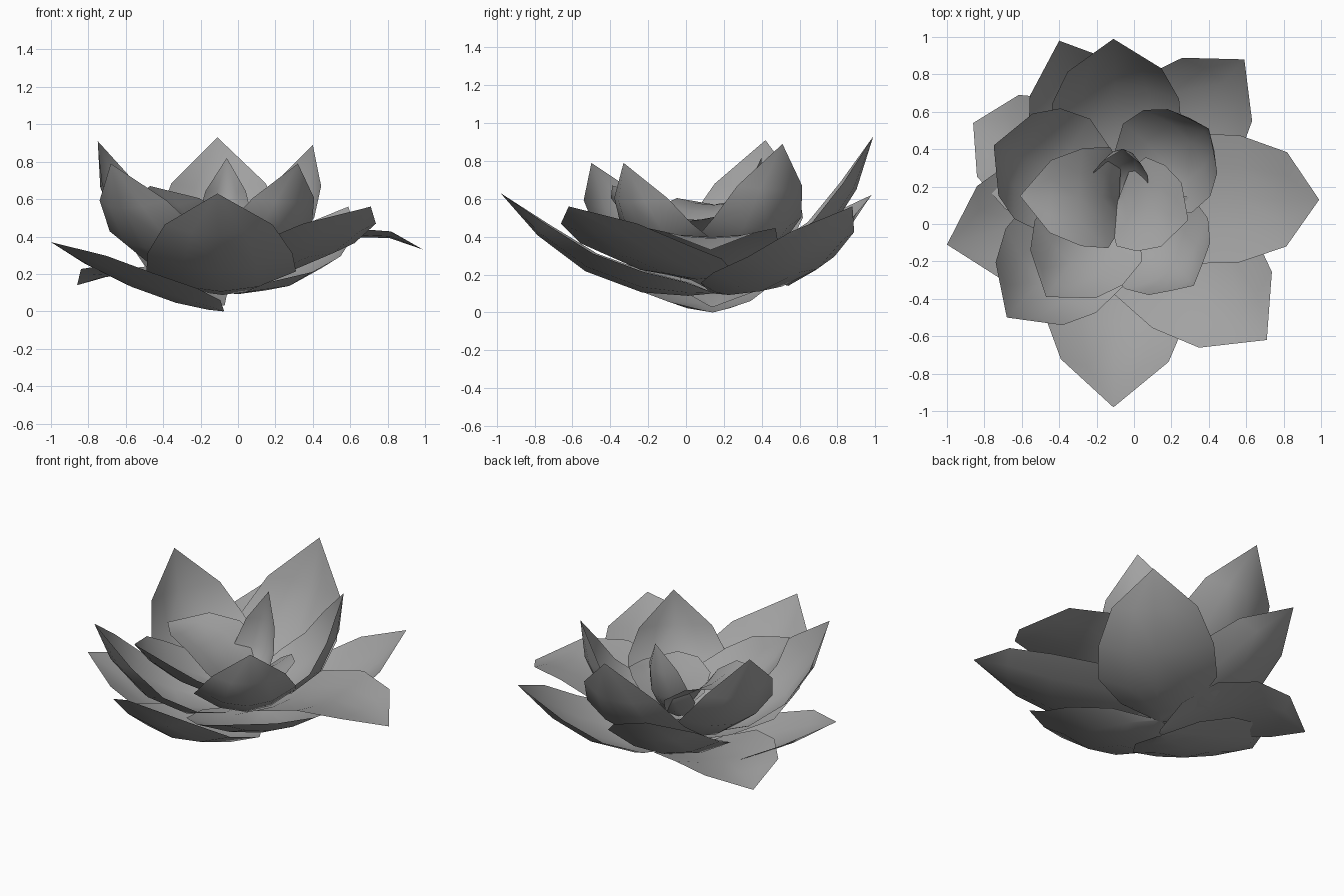
import bpy, bmesh
from mathutils import Vector

if "Cube" in bpy.data.objects:
    bpy.data.objects.remove(bpy.data.objects["Cube"])

HEART = Vector((-0.08, 0.14, 0))        # point where all petals meet
# (position along petal, width factor)
ROWS = ((0, 0.05), (0.1, 0.64), (0.3, 1.0), (0.56, 0.97), (0.8, 0.72))
COLS = (-1, -0.5, 0, 0.5, 1)

# one dark grey for the whole flower
grey = bpy.data.materials.new("petal_grey")
grey.diffuse_color = (0.36, 0.36, 0.36, 1)
grey.use_nodes = True
grey.node_tree.nodes["Principled BSDF"].inputs["Base Color"].default_value = grey.diffuse_color


def petal(name, tip, base_z, ctrl, width, cup):
    """Cupped petal: cross rows along a quadratic curve from the heart to the tip."""
    tip = Vector(tip)
    flat = Vector((tip.x, tip.y, 0)) - HEART
    reach, out = flat.length, flat.normalized()
    side = Vector((-out.y, out.x, 0))
    up = Vector((0, 0, 1))
    p0, p1, p2 = Vector((0, base_z)), Vector(ctrl), Vector((reach, tip.z))
    bm = bmesh.new()
    rows = []
    for t, f in ROWS:
        p = p0 * (1 - t) ** 2 + p1 * 2 * t * (1 - t) + p2 * t * t
        d = ((p1 - p0) * (1 - t) + (p2 - p1) * t).normalized()
        inward = up * d.x - out * d.y
        rows.append([bm.verts.new(HEART + out * p.x + up * p.y
                                  - side * s * width * f
                                  + inward * cup * f * s * s) for s in COLS])
    for a, b in zip(rows, rows[1:]):
        for i in range(len(COLS) - 1):
            bm.faces.new((a[i], a[i + 1], b[i + 1], b[i]))
    top = bm.verts.new(tip)
    for i in range(len(COLS) - 1):
        bm.faces.new((rows[-1][i], rows[-1][i + 1], top))
    bm.normal_update()
    if sum(f.normal.z for f in bm.faces) < 0:
        bmesh.ops.reverse_faces(bm, faces=bm.faces[:])
    me = bpy.data.meshes.new(name)
    bm.to_mesh(me)
    bm.free()
    me.materials.append(grey)
    for poly in me.polygons:
        poly.use_smooth = True
    ob = bpy.data.objects.new(name, me)
    bpy.context.collection.objects.link(ob)


# tip, base height, curve control (reach, height), half width, cup depth
OUTER = [
    ((-0.11, -0.98, 0.63), 0.10, (0.65, 0.00), 0.40, 0.11),
    ((0.99, 0.13, 0.33), 0.12, (0.64, 0.55), 0.35, 0.05),
    ((-1.00, -0.11, 0.37), 0.00, (0.42, 0.03), 0.36, 0.08),
    ((0.71, -0.62, 0.56), 0.17, (0.60, 0.17), 0.39, 0.08),
    ((0.59, 0.88, 0.56), 0.10, (0.60, 0.03), 0.35, 0.10),
    ((-0.40, 0.98, 0.62), 0.10, (0.50, 0.08), 0.35, 0.11),
    ((-0.86, 0.54, 0.14), 0.03, (0.50, 0.29), 0.34, 0.06),
]
# upright middle ring
MIDDLE = [
    ((-0.68, -0.50, 0.79), 0.17, (0.68, 0.12), 0.34, 0.12),
    ((-0.11, 0.99, 0.93), 0.17, (0.68, 0.15), 0.35, 0.12),
    ((-0.75, 0.42, 0.91), 0.22, (0.68, 0.20), 0.33, 0.12),
    ((0.40, 0.51, 0.89), 0.24, (0.60, 0.22), 0.30, 0.12),
    ((0.32, -0.33, 0.79), 0.24, (0.58, 0.20), 0.30, 0.12),
]
# small curled petals and the bud leaf in the heart
INNER = [
    ((-0.47, -0.39, 0.67), 0.25, (0.45, 0.35), 0.30, 0.11),
    ((-0.61, 0.15, 0.57), 0.28, (0.10, 0.60), 0.27, 0.05),
    ((0.29, 0.02, 0.48), 0.30, (0.14, 0.53), 0.25, 0.04),
    ((-0.06, 0.40, 0.82), 0.26, (0.30, 0.32), 0.15, 0.11),
]

for ring, specs in (("outer", OUTER), ("middle", MIDDLE), ("inner", INNER)):
    for n, spec in enumerate(specs, 1):
        petal(f"{ring}_petal_{n}", *spec)
